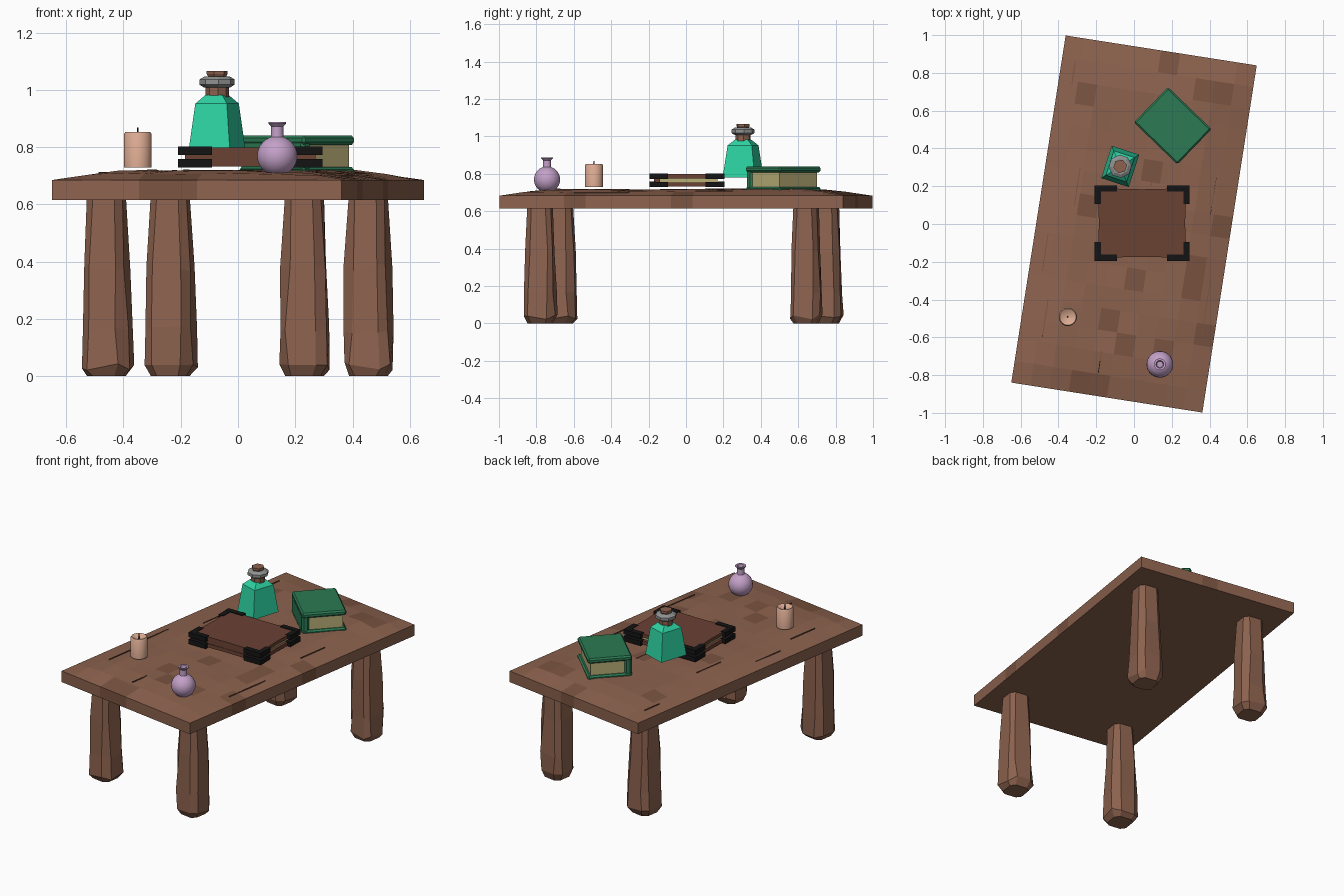
import bpy, bmesh, math, random
from mathutils import Matrix, Vector

if "Cube" in bpy.data.objects:
    bpy.data.objects.remove(bpy.data.objects["Cube"])

random.seed(4)
TILT = math.radians(-8.9)
ROT = Matrix.Rotation(TILT, 4, 'Z')


def mat(name, c):
    m = bpy.data.materials.new(name)
    m.diffuse_color = (*c, 1)
    m.use_nodes = True
    m.node_tree.nodes["Principled BSDF"].inputs["Base Color"].default_value = m.diffuse_color
    return m


WOOD = mat("wood", (.263, .122, .076))
DARK = mat("dark_wood", (.195, .088, .052))
TEAL = mat("teal_glass", (.027, .645, .36))
GREEN = mat("green_cover", (.025, .195, .088))
BROWN = mat("brown_leather", (.147, .054, .034))
BLACK = mat("black_metal", (.007, .007, .007))
CREAM = mat("cream_pages", (.485, .429, .188))
LILAC = mat("lilac_glass", (.55, .355, .58))
WAX = mat("pink_wax", (.72, .41, .29))
GREY = mat("grey_metal", (.28, .29, .29))


def finish(name, bm, mats, loc=(0, 0, 0), rot=0.0, smooth=False):
    bmesh.ops.recalc_face_normals(bm, faces=bm.faces)
    me = bpy.data.meshes.new(name)
    bm.to_mesh(me)
    bm.free()
    ob = bpy.data.objects.new(name, me)
    bpy.context.collection.objects.link(ob)
    for m in mats:
        me.materials.append(m)
    ob.location = loc
    ob.rotation_euler[2] = rot
    if smooth:
        bpy.context.view_layer.objects.active = ob
        ob.select_set(True)
        bpy.ops.object.shade_smooth_by_angle(angle=math.radians(40))
        ob.select_set(False)
    return ob


def box(name, lo, hi, m, loc=(0, 0, 0), rot=0.0, bevel=0.0, pinch=0.0):
    """Box between two corners; pinch pulls the middle of each side inward."""
    lo, hi = Vector(lo), Vector(hi)
    c, s = (lo + hi) / 2, hi - lo
    bm = bmesh.new()
    bmesh.ops.create_cube(bm, size=1)
    if bevel:
        bmesh.ops.scale(bm, vec=s, verts=bm.verts)
        bmesh.ops.bevel(bm, geom=bm.edges[:], offset=bevel, segments=1, affect='EDGES')
    else:
        if pinch:
            bmesh.ops.subdivide_edges(bm, edges=bm.edges[:], cuts=3, use_grid_fill=True)
            for v in bm.verts:
                x, y = v.co.x, v.co.y
                v.co.x = x * (1 - pinch * (1 - 4 * y * y))
                v.co.y = y * (1 - pinch * (1 - 4 * x * x))
        bmesh.ops.scale(bm, vec=s, verts=bm.verts)
    bmesh.ops.translate(bm, vec=c, verts=bm.verts)
    return finish(name, bm, [m], loc, rot)


def skin(bm, rings, caps=(True, True)):
    vs = [[bm.verts.new(p) for p in r] for r in rings]
    n = len(vs[0])
    for a, b in zip(vs, vs[1:]):
        for i in range(n):
            bm.faces.new((a[i], a[(i + 1) % n], b[(i + 1) % n], b[i]))
    if caps[0]:
        bm.faces.new(vs[0][::-1])
    if caps[1]:
        bm.faces.new(vs[-1])


def lathe(name, prof, n, m, loc, rot=0.0, scale=(1, 1), smooth=False):
    bm = bmesh.new()
    k = 1 / math.cos(math.pi / n)
    skin(bm, [[(r * k * scale[0] * math.cos((i + .5) * math.tau / n),
                r * k * scale[1] * math.sin((i + .5) * math.tau / n), z)
               for i in range(n)] for r, z in prof])
    return finish(name, bm, [m], loc, rot, smooth)


# Table top: slab with a slightly raised, uneven centre and darker worn patches
HX, HY, NX, NY = .512, .93, 10, 16
bm = bmesh.new()
patches = [(.2, .8), (.45, .7), (.33, .68), (-.3, .7), (-.08, -.5), (-.05, -.62), (.2, -.65),
           (-.33, -.82), (-.2, -.85), (.38, -.2), (.35, -.38), (.42, 0), (.33, -.55),
           (.03, -.3), (-.3, .05), (.15, .3)]
local = [ROT.inverted() @ Vector((x, y, 0)) for x, y in patches]
cells = {(int((p.x + HX) / (2 * HX) * NX), int((p.y + HY) / (2 * HY) * NY)) for p in local}
grid = []
for i in range(NX + 1):
    col = []
    for j in range(NY + 1):
        x, y = -HX + 2 * HX * i / NX, -HY + 2 * HY * j / NY
        edge = min(HX - abs(x), HY - abs(y))
        z = .685 + .031 * min(1, edge / .17)
        if 0.05 < edge:
            z += random.uniform(-.003, .004)
        col.append(bm.verts.new((x, y, z)))
    grid.append(col)
for i in range(NX):
    for j in range(NY):
        f = bm.faces.new((grid[i][j], grid[i + 1][j], grid[i + 1][j + 1], grid[i][j + 1]))
        f.material_index = 1 if (i, j) in cells else 0
rim = [e for e in bm.edges if e.is_boundary]
low = bmesh.ops.extrude_edge_only(bm, edges=rim)["geom"]
for v in low:
    if isinstance(v, bmesh.types.BMVert):
        v.co.z = .615
bmesh.ops.contextual_create(bm, geom=[e for e in low if isinstance(e, bmesh.types.BMEdge)])
finish("table_top", bm, [WOOD, DARK], rot=TILT)

# Narrow cracks along the grain
for k, (x, y, ln) in enumerate([(-.32, .8, .12), (-.3, .2, .2), (-.47, -.15, .2), (-.47, -.5, .2),
                                (-.18, -.73, .12), (.42, .15, .2), (.38, -.45, .3), (.1, .27, .14)]):
    p = ROT.inverted() @ Vector((x, y, 0))
    z = .687 + .031 * min(1, (HX - abs(p.x)) / .17)
    box(f"crack_{k}", (-.002, -ln / 2, -.003), (.002, ln / 2, .003), DARK, (x, y, z), TILT)

# Rough-hewn legs: chamfered square posts, tapering upward with chipped feet
for name, sx, y in (("front_left_leg", -1, -.735), ("front_right_leg", 1, -.735),
                    ("back_left_leg", -1, .705), ("back_right_leg", 1, .705)):
    bm = bmesh.new()
    rings = []
    for z, h in ((0, .062), (.035, .083), (.16, .081), (.38, .074), (.63, .063)):
        c = h * .4
        pts = [(h, -h + c), (h, h - c), (h - c, h), (-h + c, h),
               (-h, h - c), (-h, -h + c), (-h + c, -h), (h - c, -h)]
        j = .007 if 0 < z < .6 else 0
        rings.append([(px + random.uniform(-j, j), py + random.uniform(-j, j),
                       z + random.uniform(-j, j) * 2) for px, py in pts])
    skin(bm, rings)
    finish(name, bm, [WOOD], ROT @ Vector((sx * .35, y, 0)), TILT)

# Green book: spine on local -x, pages showing on the other three sides
G = dict(loc=(.205, .52, 0), rot=math.radians(46))
box("green_book_bottom_cover", (-.13, -.16, .698), (.13, .16, .73), GREEN, bevel=.009, **G)
box("green_book_top_cover", (-.13, -.16, .808), (.13, .16, .84), GREEN, bevel=.009, **G)
box("green_book_spine", (-.13, -.155, .712), (-.085, .155, .826), GREEN, bevel=.012, **G)
box("green_book_pages", (-.1, -.145, .72), (.112, .145, .82), CREAM, **G)

# Brown book with black metal corners; spine faces the front
box("brown_book_bottom_cover", (-.2, -.185, .732), (.285, .195, .754), BROWN, pinch=.06)
box("brown_book_top_cover", (-.2, -.185, .776), (.285, .195, .798), BROWN, pinch=.06)
box("brown_book_spine", (-.185, -.172, .742), (.27, -.14, .788), BROWN)
box("brown_book_pages", (-.175, -.15, .748), (.26, .168, .782), CREAM, pinch=.03)
for side, z in (("bottom", .728), ("top", .772)):
    for sx in (-1, 1):
        for sy in (-1, 1):
            cx, cy = .0425 + sx * .2525, .005 + sy * .2
            nm = f"{side}_corner_{'left' if sx < 0 else 'right'}_{'front' if sy < 0 else 'back'}"
            for part, lx, ly in (("long", .12, .034), ("short", .034, .1)):
                xs, ys = sorted((cx, cx - sx * lx)), sorted((cy, cy - sy * ly))
                d = .001 if part == "short" else 0
                box(f"{nm}_{part}", (xs[0], ys[0], z + d), (xs[1], ys[1], z + .03 - d), BLACK)

# Teal bottle: tapered square body, neck, metal collar and cork
B = dict(loc=(-.073, .305, 0), rot=math.radians(-18))
lathe("bottle_body", [(.09, .78), (.068, .952), (.036, .982)], 4, TEAL, scale=(.85, 1), **B)
lathe("bottle_neck", [(.038, .975), (.038, 1.015)], 8, WOOD, **B)
lathe("bottle_collar", [(.042, 1.008), (.057, 1.018), (.057, 1.036), (.04, 1.047)], 8, GREY, **B)
lathe("bottle_cork", [(.025, 1.04), (.032, 1.055), (.032, 1.066)], 6, WOOD, **B)

# Round lilac flask with a hollow lipped neck
ball = [(.07 * math.sin(t), .769 - .07 * math.cos(t)) for t in
        [math.pi * (.1 + .8 * k / 10) for k in range(11)]]
lathe("round_flask", ball + [(.021, .845), (.021, .872), (.031, .882), (.031, .887),
                             (.02, .886), (.016, .86)], 24, LILAC, (.137, -.743, 0), smooth=True)

# Candle with a dished top and wick
lathe("candle", [(.048, .728), (.048, .846), (.043, .853), (.034, .848), (.012, .838)],
      20, WAX, (-.35, -.492, 0), smooth=True)
lathe("candle_wick", [(.004, .835), (.003, .868)], 6, BLACK, (-.35, -.492, 0))
